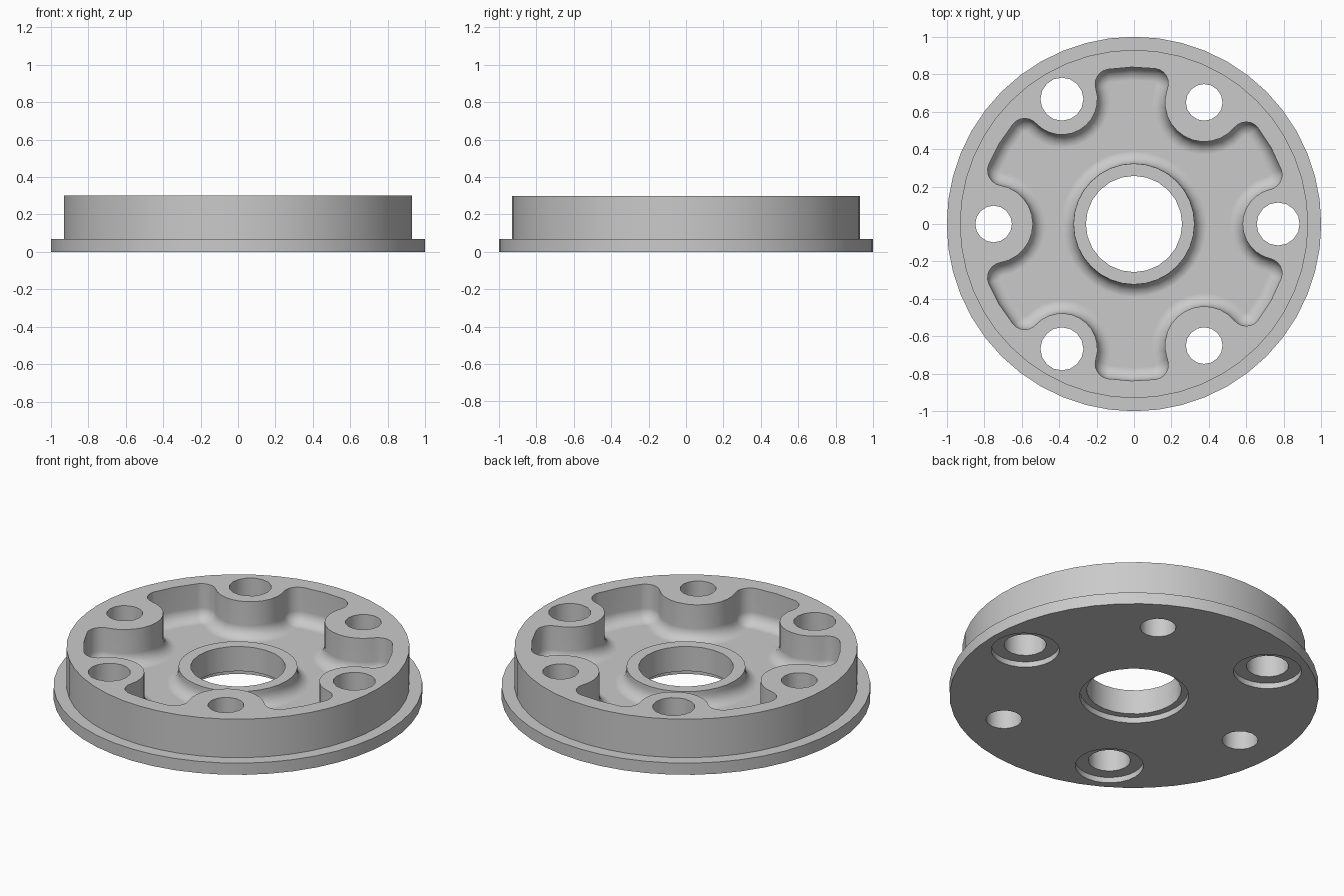
import bpy, bmesh
from math import cos, sin, pi, acos, atan2, radians

old = bpy.data.objects.get("Cube")
if old:
    bpy.data.objects.remove(old)

metal = bpy.data.materials.new("grey metal")
metal.use_nodes = True
GREY = (0.59, 0.59, 0.59, 1)
metal.diffuse_color = GREY
metal.node_tree.nodes["Principled BSDF"].inputs["Base Color"].default_value = GREY

OUTER, CORNER = 0.838, 0.08     # pocket radius and corner rounding
FLOOR, FILLET = 0.087, 0.07     # pocket floor height and its edge rounding
COLLAR = 0.323                  # centre collar radius
STEPS = 5
# bolt bosses alternate: (distance, boss radius, hole radius, counterbore radius)
WIDE = (0.77, 0.19, 0.115, 0.185)
NARROW = (0.75, 0.21, 0.098, None)
BOSSES = [(radians(60 * i), WIDE if i % 2 == 0 else NARROW) for i in range(6)]


def polar(r, a, c=(0, 0)):
    return (c[0] + r * cos(a), c[1] + r * sin(a))


def arc(c, r, start, sweep, n):
    return [polar(r, start + sweep * i / n, c) for i in range(n)]


def circle(r, n, c=(0, 0)):
    return arc(c, r, 0, 2 * pi, n)


def loft(name, layers):
    """Solid through matching outlines, given as (outline, height) from the bottom up."""
    bm = bmesh.new()
    rings = [[bm.verts.new((x, y, z)) for x, y in pts] for pts, z in layers]
    n = len(rings[0])
    for low, high in zip(rings, rings[1:]):
        for i in range(n):
            j = (i + 1) % n
            bm.faces.new((low[i], low[j], high[j], high[i]))
    bm.faces.new(rings[0][::-1])
    bm.faces.new(rings[-1])
    bmesh.ops.recalc_face_normals(bm, faces=bm.faces)
    mesh = bpy.data.meshes.new(name)
    bm.to_mesh(mesh)
    bm.free()
    mesh.materials.append(metal)
    obj = bpy.data.objects.new(name, mesh)
    bpy.context.collection.objects.link(obj)
    return obj


def combine(body, tool, operation):
    mod = body.modifiers.new(operation, 'BOOLEAN')
    mod.operation, mod.solver, mod.object = operation, 'EXACT', tool
    bpy.context.view_layer.objects.active = body
    bpy.ops.object.modifier_apply(modifier=mod.name)
    bpy.data.objects.remove(tool)


def corner_spread(d, b):
    """Angle between a boss and the centre of the rounded corner beside it."""
    reach = OUTER - CORNER
    return acos((d * d + reach ** 2 - (b + CORNER) ** 2) / (2 * d * reach))


def pocket_outline(t):
    """Six-lobed pocket edge, shrunk inward by t."""
    pts = []
    for i, (a, (d, b, _, _)) in enumerate(BOSSES):
        spread = corner_spread(d, b)
        boss = polar(d, a)
        c1, c2 = (polar(OUTER - CORNER, a + s) for s in (-spread, spread))
        p1 = atan2(boss[1] - c1[1], boss[0] - c1[0])
        p2 = atan2(boss[1] - c2[1], boss[0] - c2[0])
        pts += arc(c1, CORNER - t, a - spread, (p1 - a + spread) % (2 * pi), 6)
        pts += arc(boss, b + t, p1 + pi, -((p1 - p2) % (2 * pi)), 12)
        pts += arc(c2, CORNER - t, p2, (a + spread - p2) % (2 * pi), 6)
        # outer wall up to the next boss
        following = corner_spread(*BOSSES[(i + 1) % 6][1][:2])
        pts += arc((0, 0), OUTER - t, a + spread, pi / 3 - spread - following, 2)
    return pts


def fillet_steps():
    """(inset, height) pairs of the rounded floor edge, from the floor up."""
    for i in range(STEPS + 1):
        q = pi / 2 * i / STEPS
        yield FILLET * (1 - sin(q)), FLOOR + FILLET * (1 - cos(q))


# stepped round body
flange = loft("flanged_hub", [(circle(1, 48), 0), (circle(1, 48), 0.07),
                              (circle(0.93, 48), 0.07), (circle(0.93, 48), 0.3)])

# lobed pocket with rounded floor edge
layers = [(pocket_outline(t), z) for t, z in fillet_steps()]
layers.append((pocket_outline(0), 0.4))
combine(flange, loft("pocket_cutter", layers), 'DIFFERENCE')

# raised centre collar flaring into the floor
layers = [(circle(COLLAR + FILLET, 32), FLOOR - 0.02)]
layers += [(circle(COLLAR + t, 32), z - 0.0005) for t, z in fillet_steps()]
layers.append((circle(COLLAR, 32), 0.182))
combine(flange, loft("collar", layers), 'UNION')


# through holes and the shallow recesses underneath
def drill(radius, top, sides, centre=(0, 0)):
    ring = circle(radius, sides, centre)
    combine(flange, loft("drill", [(ring, -0.1), (ring, top)]), 'DIFFERENCE')


drill(0.257, 0.5, 24)
drill(0.295, 0.035, 32)
for angle, (dist, _, hole, recess) in BOSSES:
    drill(hole, 0.5, 16, polar(dist, angle))
    if recess:
        drill(recess, 0.033, 24, polar(dist, angle))

# smooth curved walls, crisp machined edges
bpy.ops.object.select_all(action='DESELECT')
flange.select_set(True)
bpy.context.view_layer.objects.active = flange
bpy.ops.object.shade_smooth_by_angle(angle=radians(35))
weighted = flange.modifiers.new("even shading", 'WEIGHTED_NORMAL')
weighted.keep_sharp = True
